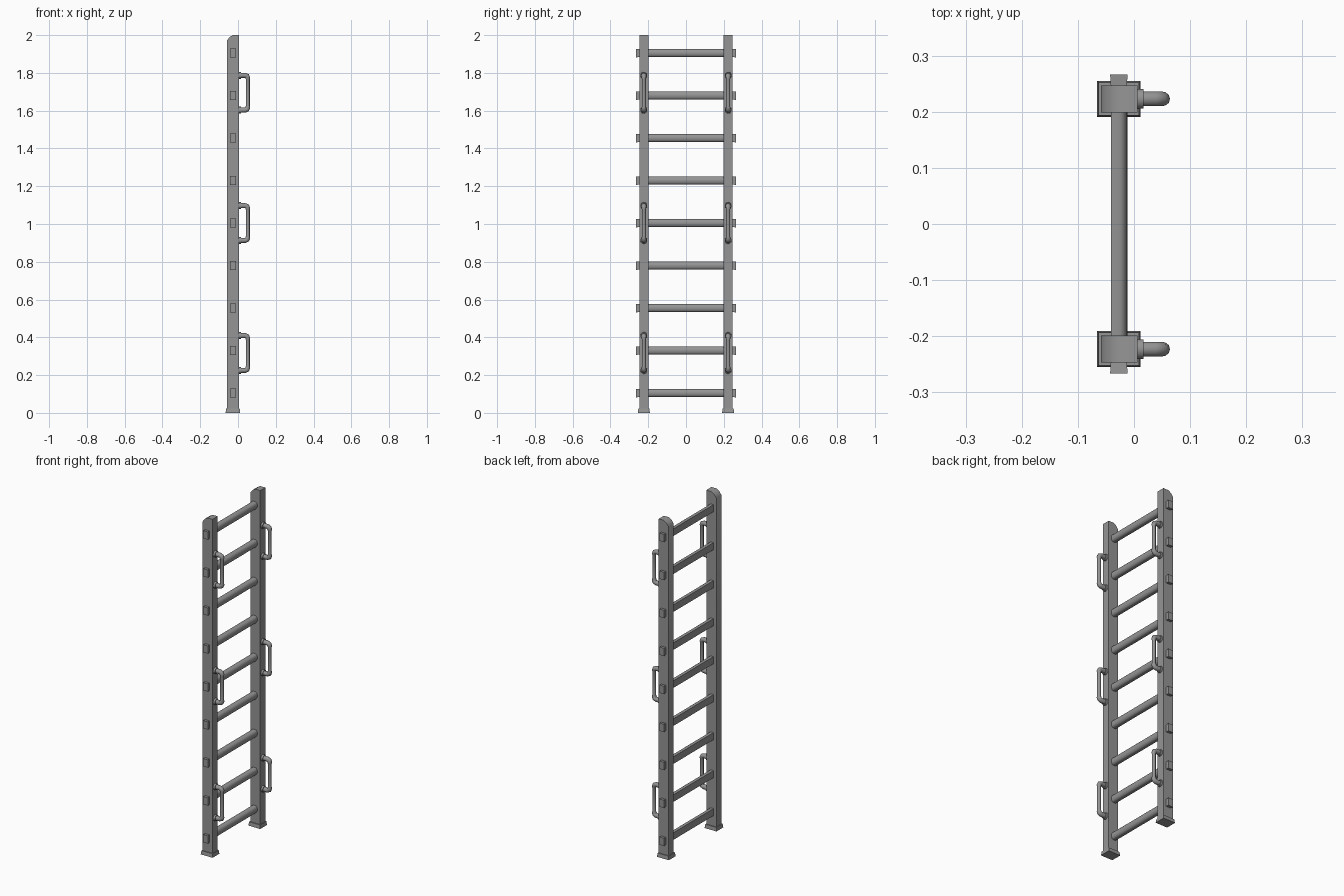
import bpy, bmesh, math
from mathutils import Vector

if "Cube" in bpy.data.objects:
    bpy.data.objects.remove(bpy.data.objects["Cube"])

steel = bpy.data.materials.new("grey_steel")
steel.use_nodes = True
GREY = (0.3, 0.3, 0.3, 1)
steel.diffuse_color = GREY
steel.node_tree.nodes["Principled BSDF"].inputs["Base Color"].default_value = GREY

RAIL_X, RAIL_Y = -0.027, 0.223


def finish(name, bm, smooth=None):
    """Turn a bmesh into a named object with the steel material."""
    bmesh.ops.recalc_face_normals(bm, faces=bm.faces)
    mesh = bpy.data.meshes.new(name)
    bm.to_mesh(mesh)
    bm.free()
    mesh.materials.append(steel)
    obj = bpy.data.objects.new(name, mesh)
    bpy.context.collection.objects.link(obj)
    if smooth:
        bpy.ops.object.select_all(action="DESELECT")
        obj.select_set(True)
        bpy.context.view_layer.objects.active = obj
        bpy.ops.object.shade_smooth_by_angle(angle=math.radians(smooth))
    return obj


def prism(name, profile, y0, y1, smooth=None):
    """Extrude an (x, z) profile along y."""
    bm = bmesh.new()
    face = bm.faces.new([bm.verts.new((x, y0, z)) for x, z in profile])
    ext = bmesh.ops.extrude_face_region(bm, geom=[face])["geom"]
    verts = [v for v in ext if isinstance(v, bmesh.types.BMVert)]
    bmesh.ops.translate(bm, vec=(0, y1 - y0, 0), verts=verts)
    return finish(name, bm, smooth)


def frustum(name, centre, size, taper_axis, taper):
    """Box whose far end along one axis is scaled down."""
    bm = bmesh.new()
    bmesh.ops.create_cube(bm, size=1)
    for v in bm.verts:
        k = taper if v.co[taper_axis[0]] * taper_axis[1] > 0 else 1
        for i in range(3):
            v.co[i] = centre[i] + v.co[i] * size[i] * (1 if i == taper_axis[0] else k)
    return finish(name, bm)


def sweep(name, path, radii, sides=10):
    """Round tube in the xz plane through the path points."""
    bm = bmesh.new()
    rings = []
    for i, p in enumerate(path):
        a, b = path[max(i - 1, 0)], path[min(i + 1, len(path) - 1)]
        t = (b - a).normalized()
        n = t.cross(Vector((0, 1, 0)))
        ring = []
        for s in range(sides):
            ang = 2 * math.pi * s / sides
            off = n * math.cos(ang) + Vector((0, 1, 0)) * math.sin(ang)
            ring.append(bm.verts.new(p + off * radii[i]))
        rings.append(ring)
    for r0, r1 in zip(rings, rings[1:]):
        for s in range(sides):
            q = (s + 1) % sides
            bm.faces.new((r0[s], r0[q], r1[q], r1[s]))
    bm.faces.new(rings[0])
    bm.faces.new(rings[-1])
    return finish(name, bm, 50)


# Side rails with a rounded-off top corner, and their feet
rail_profile = [(-0.059, 0.01), (0.006, 0.01), (0.006, 2), (-0.027, 2),
                (-0.045, 1.989), (-0.059, 1.97)]
for side, label in ((-1, "front"), (1, "back")):
    y = side * RAIL_Y
    prism(label + "_rail", rail_profile, y - 0.024, y + 0.024, 40)
    frustum(label + "_foot", (RAIL_X, y, 0.011), (0.078, 0.064, 0.022), (2, 1), 0.92)

# Rungs, rounded on the handle side, with tapered end caps
rung_x0, rung_x1, half = -0.041, -0.012, 0.021
arc = [math.radians(a) for a in range(-90, 91, 30)]
for i in range(9):
    z = 0.105 + 0.225 * i
    profile = [(rung_x0, z + half), (rung_x0, z - half)]
    profile += [(rung_x1 - 0.013 + 0.013 * math.cos(a), z + half * math.sin(a)) for a in arc]
    prism(f"rung_{i + 1}", profile, -RAIL_Y, RAIL_Y, 40)
    for side, label in ((-1, "front"), (1, "back")):
        frustum(f"{label}_rung_cap_{i + 1}", (RAIL_X, side * 0.253, z),
                (0.031, 0.026, 0.046), (1, -side), 0.9)

# Grab handles with mounting collars
HALF_H, OUT, BEND = 0.092, 0.052, 0.014
for side, label in ((-1, "front"), (1, "back")):
    y = side * RAIL_Y
    for n, zc in enumerate((0.317, 1.005, 1.695)):
        upper = [(0.004, HALF_H, 0.0135), (OUT - BEND, HALF_H, 0.0135),
                 (OUT - 0.004, HALF_H - 0.004, 0.0135),
                 (OUT, HALF_H - BEND, 0.0125), (OUT, HALF_H - 0.022, 0.0105)]
        pts = upper + [(x, -z, r) for x, z, r in reversed(upper)]
        sweep(f"{label}_handle_{n + 1}", [Vector((x, y, zc + z)) for x, z, r in pts],
              [r for x, z, r in pts])
        for end in (-1, 1):
            zz = zc + end * HALF_H
            sweep(f"{label}_handle_collar_{n + 1}_{'top' if end > 0 else 'bottom'}",
                  [Vector((0.002, y, zz)), Vector((0.017, y, zz))], [0.019, 0.018])
